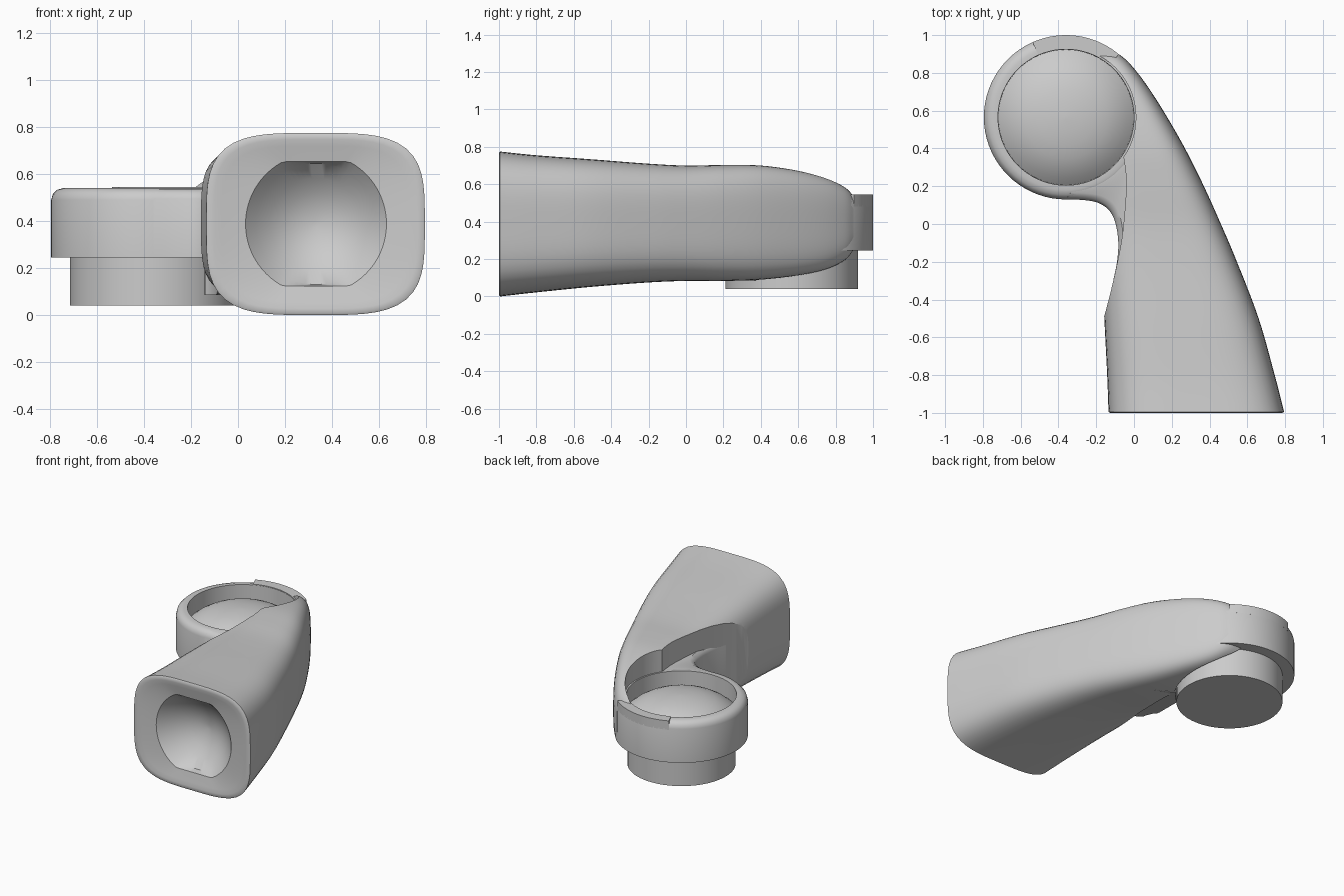
import bpy, bmesh, math

if "Cube" in bpy.data.objects:
    bpy.data.objects.remove(bpy.data.objects["Cube"])

CUP = (-0.36, 0.565)      # centre of the round cup


def smooth(ob, angle=35):
    bpy.ops.object.select_all(action='DESELECT')
    ob.select_set(True)
    bpy.context.view_layer.objects.active = ob
    bpy.ops.object.shade_smooth_by_angle(angle=math.radians(angle))


def rings_mesh(name, rings, angle=35):
    n = len(rings[0])
    verts = [p for r in rings for p in r]
    faces = [(k * n + i, k * n + (i + 1) % n, (k + 1) * n + (i + 1) % n, (k + 1) * n + i)
             for k in range(len(rings) - 1) for i in range(n)]
    faces += [tuple(range(n)), tuple(range((len(rings) - 1) * n, len(rings) * n))]
    me = bpy.data.meshes.new(name)
    me.from_pydata(verts, [], faces)
    bm = bmesh.new()
    bm.from_mesh(me)
    bmesh.ops.recalc_face_normals(bm, faces=bm.faces)
    bm.to_mesh(me)
    bm.free()
    ob = bpy.data.objects.new(name, me)
    bpy.context.collection.objects.link(ob)
    smooth(ob, angle)
    return ob


def prism(name, outline, z0, z1):
    return rings_mesh(name, [[(x, y, z) for x, y in outline] for z in (z0, z1)])


def arc(r, a0, a1, n, centre=CUP):
    return [(centre[0] + r * math.cos(math.radians(a0 + (a1 - a0) * i / n)),
             centre[1] + r * math.sin(math.radians(a0 + (a1 - a0) * i / n))) for i in range(n + 1)]


def spline(pts, steps):
    out = []
    for k in range(len(pts) - 1):
        p0, p1, p2, p3 = pts[max(k - 1, 0)], pts[k], pts[k + 1], pts[min(k + 2, len(pts) - 1)]
        for s in range(steps):
            t = s / steps
            out.append(tuple(0.5 * (2 * b + (c - a) * t + (2 * a - 5 * b + 4 * c - d) * t * t
                                    + (3 * b - a - 3 * c + d) * t ** 3)
                             for a, b, c, d in zip(p0, p1, p2, p3)))
    return out + [pts[-1]]


# Handle: lofted rounded sections (y, left, right, bottom, top)
N = 72
stations = [
    (-0.995, -0.135, 0.795, 0.0, 0.775), (-0.8, -0.142, 0.745, 0.022, 0.755),
    (-0.5, -0.157, 0.66, 0.052, 0.733), (-0.2, -0.17, 0.545, 0.075, 0.71),
    (0.0, -0.18, 0.46, 0.083, 0.70), (0.2, -0.19, 0.37, 0.083, 0.703),
    (0.4, -0.20, 0.27, 0.09, 0.70), (0.6, -0.22, 0.155, 0.113, 0.672),
    (0.75, -0.25, 0.057, 0.145, 0.632), (0.85, -0.27, -0.023, 0.195, 0.583),
    (0.895, -0.28, -0.074, 0.248, 0.537)]


def section(y, xl, xr, zb, zt, scale=1, power=3.7):
    pts = []
    for i in range(N):
        a = 2 * math.pi * i / N
        c, s = math.cos(a), math.sin(a)
        r = scale * (abs(c) ** power + abs(s) ** power) ** (-1 / power)
        pts.append(((xl + xr) / 2 + r * c * (xr - xl) / 2, y, (zb + zt) / 2 + r * s * (zt - zb) / 2))
    return pts


def dish(y, scale):
    pts = []
    for i in range(N):
        a = 2 * math.pi * i / N
        z = max(-0.265, min(0.265, 0.3 * scale * math.sin(a)))
        pts.append((0.332 + scale * 0.3 * math.cos(a), y, 0.388 + z))
    return pts


# Open end with a broad soft rim and a dish, then the loft
rings = [dish(-0.98 + 0.17 * (1 - s * s), s) for s in (0.05, 0.25, 0.45, 0.65, 0.86, 1)]
rings += [section(y, *stations[0][1:], scale=s) for y, s in ((-0.994, 0.86), (-1.0, 0.93), (-1.0, 0.98))]
rings += [section(*st) for st in spline(stations, 5)]
handle = rings_mesh("handle", rings)

# Cut the finger scoop and the round seat for the cup
scoop_line = spline([(-0.175, -0.53), (-0.155, -0.48), (-0.105, -0.28), (-0.065, -0.08),
                     (-0.045, 0.12), (-0.042, 0.25), (-0.056, 0.357)], 4)
scoop = prism("scoop_cutter", scoop_line + [(-0.4, 0.6), (-0.6, 0.4), (-0.6, -0.53)], -0.2, 1)
seat = prism("seat_cutter", arc(0.37, 0, 355, 71), -0.21, 1.01)
for cutter in (scoop, seat):
    bpy.context.view_layer.objects.active = handle
    m = handle.modifiers.new("cut", 'BOOLEAN')
    m.operation = 'DIFFERENCE'
    m.solver = 'EXACT'
    m.object = cutter
    bpy.ops.object.modifier_apply(modifier=m.name)
    bpy.data.objects.remove(cutter)
smooth(handle)

# Cup: lathed dome sunk in a collar, with a lower drum
profile = [(0.01, 0.537), (0.08, 0.533), (0.15, 0.523), (0.22, 0.505), (0.27, 0.482), (0.32, 0.452),
           (0.358, 0.42), (0.36, 0.54), (0.385, 0.54), (0.41, 0.533), (0.428, 0.515), (0.435, 0.49),
           (0.435, 0.245), (0.355, 0.245), (0.355, 0.04), (0.01, 0.04)]
rings_mesh("cup", [[(x, y, z) for x, y in arc(r, 0, 355, 71)] for r, z in profile])

# Raised lip on the back of the collar
prism("collar_lip", arc(0.435, 50, 114, 20) + arc(0.362, 114, 50, 20), 0.48, 0.545)

# Neck joining the cup to the handle, with a softened top edge
edge = spline([(-0.36, 0.13), (-0.27, 0.127), (-0.19, 0.112), (-0.13, 0.07), (-0.097, 0.0),
               (-0.083, -0.1), (-0.09, -0.2), (-0.11, -0.3)], 5)
inside = [(0.05, -0.25), (0.08, 0.3)]
outline = edge + inside + arc(0.4, -20, -90, 14)
rings_mesh("neck", [[(x + d * 0.7, y + d, z) for x, y in outline]
                    for z, d in ((0.245, 0), (0.495, 0), (0.52, 0.01), (0.537, 0.035))])

# Lower web under the neck, running up to the drum and fading into the handle
web = [p for p in edge if p[0] > -0.145] + inside + arc(0.36, -32, -53, 6) + [(-0.142, 0.1)]
rings_mesh("lower_web", [[(x, y, 0.085 + max(0, -0.02 - y) * 0.45) for x, y in web],
                         [(x, y, 0.25) for x, y in web]])
